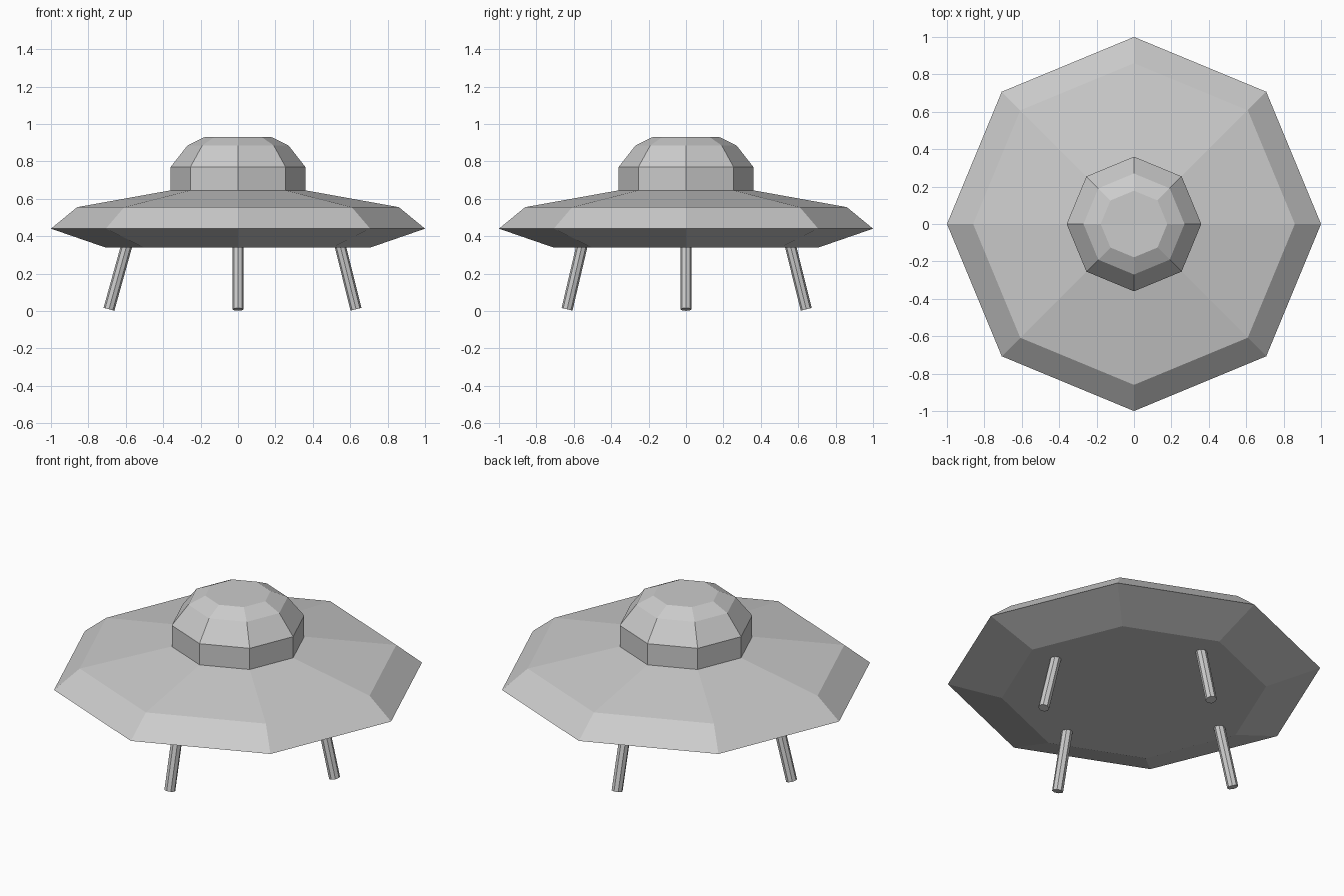
import bpy
import bmesh
import math
from mathutils import Vector

if "Cube" in bpy.data.objects:
    bpy.data.objects.remove(bpy.data.objects["Cube"])

SIDES = 8


def make_object(name, bm):
    bmesh.ops.recalc_face_normals(bm, faces=bm.faces[:])
    mesh = bpy.data.meshes.new(name)
    bm.to_mesh(mesh)
    bm.free()
    obj = bpy.data.objects.new(name, mesh)
    bpy.context.collection.objects.link(obj)
    return obj


def lathe(name, profile):
    """Stack octagonal rings given as (radius, z) and cap both ends."""
    bm = bmesh.new()
    rings = []
    for r, z in profile:
        rings.append([bm.verts.new((r * math.cos(i * math.tau / SIDES),
                                    r * math.sin(i * math.tau / SIDES), z))
                      for i in range(SIDES)])
    for low, high in zip(rings, rings[1:]):
        for i in range(SIDES):
            j = (i + 1) % SIDES
            bm.faces.new((low[i], low[j], high[j], high[i]))
    bm.faces.new(rings[0][::-1])
    bm.faces.new(rings[-1])
    return make_object(name, bm)


def strut(name, foot, top, radius):
    """Octagonal rod between two points."""
    foot, top = Vector(foot), Vector(top)
    axis = top - foot
    bm = bmesh.new()
    bmesh.ops.create_cone(bm, cap_ends=True, segments=SIDES, radius1=radius,
                          radius2=radius, depth=axis.length)
    obj = make_object(name, bm)
    obj.location = (foot + top) / 2
    obj.rotation_euler = axis.to_track_quat('Z', 'Y').to_euler()
    return obj


# Saucer hull and domed cabin in one continuous profile
lathe("saucer_body", [(0.71, 0.34), (1.0, 0.44), (0.86, 0.555), (0.36, 0.645),
                      (0.36, 0.77), (0.27, 0.885), (0.178, 0.93)])

# Four splayed landing legs: direction, foot distance, distance at hull
for name, (dx, dy), foot, top in [
        ("left_leg", (-1, 0), 0.69, 0.595),
        ("right_leg", (1, 0), 0.631, 0.546),
        ("front_leg", (0, -1), 0.636, 0.556),
        ("back_leg", (0, 1), 0.643, 0.558)]:
    strut(name, (dx * foot, dy * foot, 0.009), (dx * top, dy * top, 0.35), 0.03)
